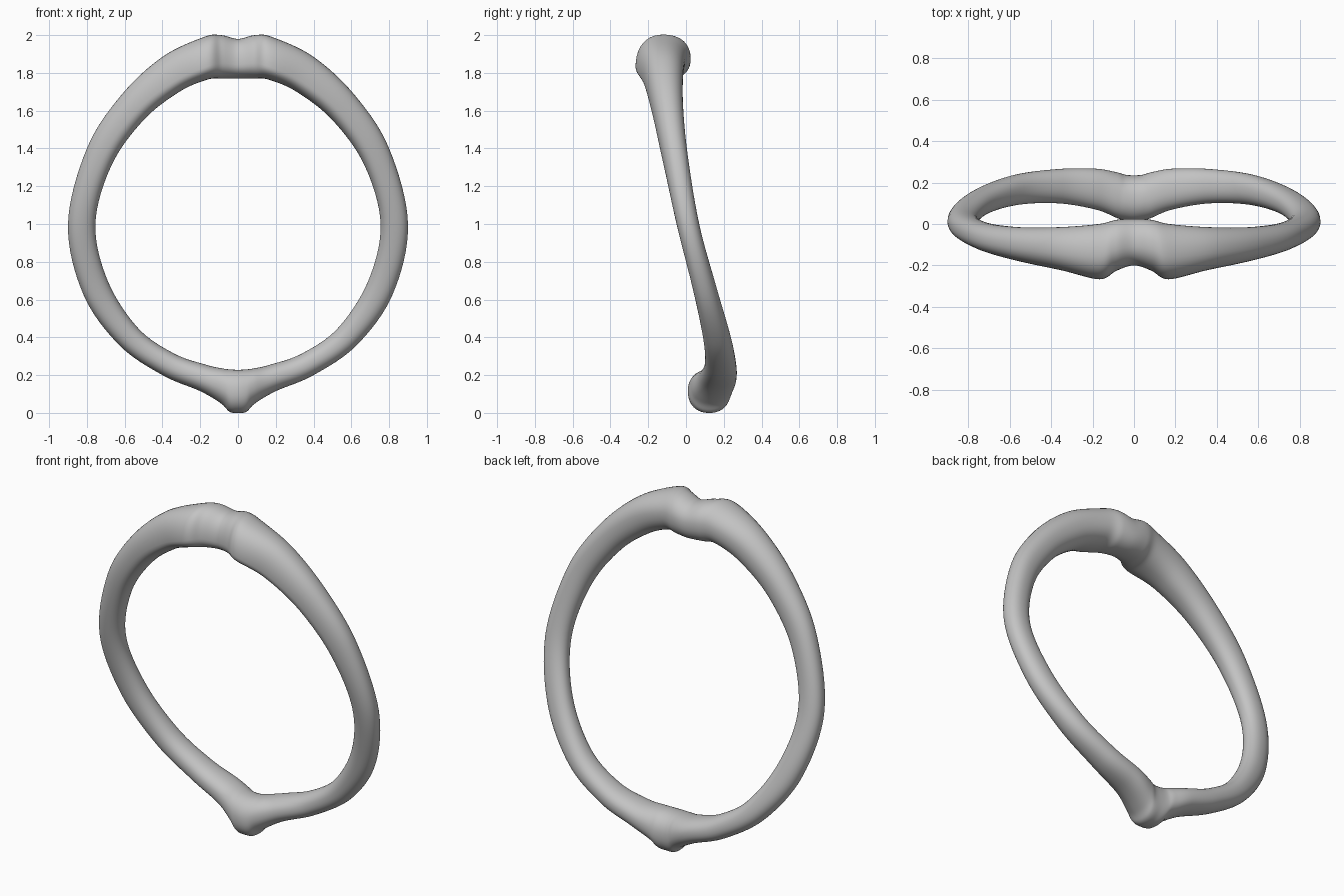
import bpy
import bmesh
from math import sin, cos, pi, copysign

cube = bpy.data.objects.get("Cube")
if cube:
    bpy.data.objects.remove(cube, do_unlink=True)

STEPS = 8       # rings between two stations
SIDES = 40      # points around each ring
ROUNDNESS = 0.9

# Half of the band, crown to base:
# outer x, outer z, inner x, inner z, front y, back y, height of the front edge
STATIONS = [
    (0, 1.98, 0, 1.77, -.2, .025, .35),
    (.09, 2, .08, 1.77, -.225, .02, .35),
    (.18, 1.99, .16, 1.765, -.267, 0, .3),
    (.4, 1.885, .31, 1.7, -.225, -.015, .3),
    (.62, 1.68, .5, 1.55, -.18, -.015, .35),
    (.8, 1.4, .67, 1.31, -.125, .01, .4),
    (.9, 1, .755, 1, -.05, .07, .5),
    (.82, .63, .69, .7, .035, .16, .5),
    (.63, .36, .53, .45, .09, .235, .5),
    (.4, .2, .34, .315, .1, .265, .5),
    (.2, .115, .17, .255, .07, .267, .5),
    (.09, .05, .08, .235, .03, .25, .5),
    (.045, .006, .04, .23, .015, .238, .5),
    (0, 0, 0, .228, .01, .235, .5),
]


def mirrored(station):
    """The same station on the other side of the band."""
    xo, zo, xi, *rest = station
    return (-xo, zo, -xi, *rest)


def blend(a, b, c, d, t):
    """Smooth spline between b and c."""
    return [(2 * q + (r - p) * t + (2 * p - 5 * q + 4 * r - s) * t ** 2
             + (3 * q - p - 3 * r + s) * t ** 3) / 2
            for p, q, r, s in zip(a, b, c, d)]


def power(value):
    return copysign(abs(value) ** ROUNDNESS, value)


def ring_points(station):
    """Rounded cross-section whose front edge can sit low."""
    xo, zo, xi, zi, front, back, edge = station
    middle, half = (front + back) / 2, (back - front) / 2
    for k in range(SIDES):
        angle = 2 * pi * k / SIDES
        c, s = power(cos(angle)), power(sin(angle))
        level = edge + (0.5 - edge) * (c + 1) / 2
        h = level + s * ((1 - level) if s > 0 else level)
        yield (xi + (xo - xi) * h, middle + half * c, zi + (zo - zi) * h)


# Closed band from both halves
loop = STATIONS + [mirrored(s) for s in STATIONS[-2:0:-1]]
count = len(loop)
bm = bmesh.new()
rings = []
for i in range(count):
    neighbours = [loop[(i + j) % count] for j in (-1, 0, 1, 2)]
    for step in range(STEPS):
        station = blend(*neighbours, step / STEPS)
        rings.append([bm.verts.new(p) for p in ring_points(station)])
for i, ring in enumerate(rings):
    after = rings[(i + 1) % len(rings)]
    for k in range(SIDES):
        m = (k + 1) % SIDES
        bm.faces.new((ring[k], ring[m], after[m], after[k]))
bmesh.ops.recalc_face_normals(bm, faces=bm.faces)
for face in bm.faces:
    face.smooth = True

mesh = bpy.data.meshes.new("ring_band")
bm.to_mesh(mesh)
bm.free()
band = bpy.data.objects.new("ring_band", mesh)
bpy.context.collection.objects.link(band)

# Plain grey metal
grey = bpy.data.materials.new("grey_metal")
grey.use_nodes = True
colour = (0.55, 0.55, 0.55, 1)
grey.diffuse_color = colour
grey.node_tree.nodes["Principled BSDF"].inputs["Base Color"].default_value = colour
mesh.materials.append(grey)
